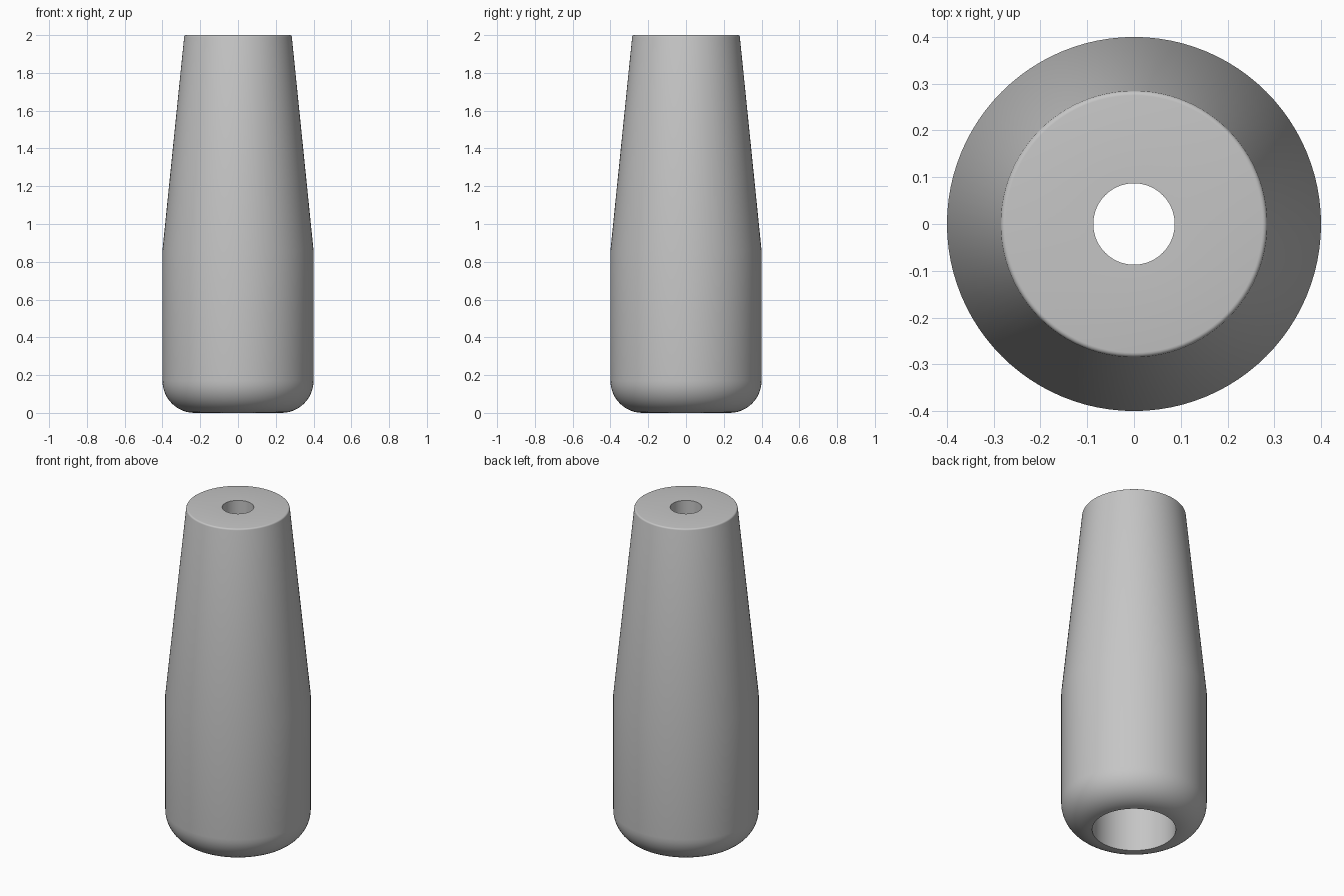
import bpy, bmesh
from math import radians, sin, cos, tau

cube = bpy.data.objects.get("Cube")
if cube:
    bpy.data.objects.remove(cube, do_unlink=True)


def arc(cx, cz, r, start, end, steps):
    """Points of a fillet in the radius/height plane."""
    angles = [radians(start + (end - start) * i / steps) for i in range(steps + 1)]
    return [(cx + r * cos(a), cz + r * sin(a)) for a in angles]


def lathe(name, profile, sides, material):
    """Revolve a closed radius/height profile around z."""
    bm = bmesh.new()
    rings = []
    for i in range(sides):
        a = tau * i / sides
        rings.append([bm.verts.new((r * cos(a), r * sin(a), z)) for r, z in profile])
    n = len(profile)
    for i in range(sides):
        here, there = rings[i], rings[(i + 1) % sides]
        for j in range(n):
            k = (j + 1) % n
            bm.faces.new((here[j], there[j], there[k], here[k]))
    bmesh.ops.recalc_face_normals(bm, faces=bm.faces)
    mesh = bpy.data.meshes.new(name)
    bm.to_mesh(mesh)
    bm.free()
    mesh.materials.append(material)
    obj = bpy.data.objects.new(name, mesh)
    bpy.context.collection.objects.link(obj)
    bpy.ops.object.select_all(action='DESELECT')
    obj.select_set(True)
    bpy.context.view_layer.objects.active = obj
    bpy.ops.object.shade_smooth_by_angle(angle=radians(30))
    return obj


grey = bpy.data.materials.new("plain grey")
grey.use_nodes = True
colour = (0.56, 0.56, 0.56, 1)
grey.diffuse_color = colour
grey.node_tree.nodes["Principled BSDF"].inputs["Base Color"].default_value = colour

# Outside: rounded foot, straight grip, tapered neck, softened top rim
bore, hole, shoulder = 0.23, 0.087, 1.0
outside = arc(bore, 0.17, 0.17, -90, 0, 12) + [(0.4, 0.86)]
outside += arc(0.275, 1.99, 0.01, 6, 90, 4)
# Inside: narrow hole through the top, opening into a wide bore below
inside = [(hole, 2.0), (hole, shoulder), (bore, shoulder)]
lathe("tapered_handle", outside + inside, 96, grey)
